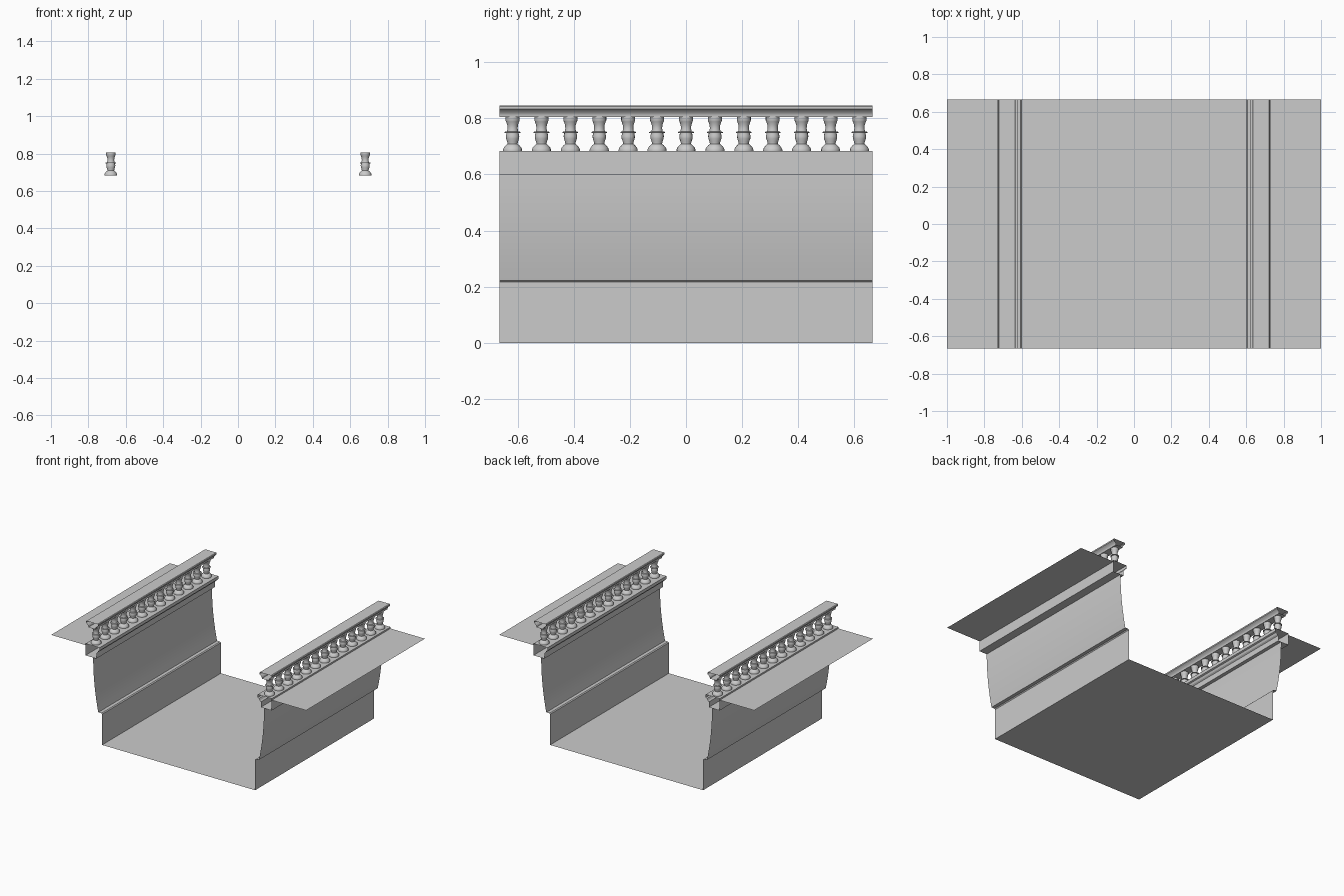
import bpy, bmesh, math

if "Cube" in bpy.data.objects:
    bpy.data.objects.remove(bpy.data.objects["Cube"])

HALF = 0.665  # half length along y


def finish(name, bm, smooth=None):
    bmesh.ops.recalc_face_normals(bm, faces=bm.faces)
    me = bpy.data.meshes.new(name)
    bm.to_mesh(me)
    bm.free()
    ob = bpy.data.objects.new(name, me)
    bpy.context.collection.objects.link(ob)
    if smooth:
        bpy.ops.object.select_all(action='DESELECT')
        ob.select_set(True)
        bpy.context.view_layer.objects.active = ob
        bpy.ops.object.shade_smooth_by_angle(angle=math.radians(smooth))
    return ob


def extrude_profile(name, pts, side=1, closed=False, smooth=None):
    """Sweep an x-z profile along y as an open-ended sheet."""
    bm = bmesh.new()
    a = [bm.verts.new((side * x, -HALF, z)) for x, z in pts]
    b = [bm.verts.new((side * x, HALF, z)) for x, z in pts]
    n = len(pts)
    for i in range(n if closed else n - 1):
        j = (i + 1) % n
        bm.faces.new((a[i], a[j], b[j], b[i]))
    return finish(name, bm, smooth)


def lathe(name, pts, x, y, segs=16):
    bm = bmesh.new()
    rings = []
    for r, z in pts:
        rings.append([bm.verts.new((x + r * math.cos(2 * math.pi * k / segs),
                                    y + r * math.sin(2 * math.pi * k / segs), z))
                      for k in range(segs)])
    for lo, hi in zip(rings, rings[1:]):
        for k in range(segs):
            m = (k + 1) % segs
            bm.faces.new((lo[k], lo[m], hi[m], hi[k]))
    bm.faces.new(rings[0])
    bm.faces.new(rings[-1])
    return finish(name, bm, 40)


# canal floor
extrude_profile("canal_floor", [(-0.6, 0), (0.6, 0)])

# wall: straight foot, ledge, then a curve rising to the vertical
wall = [(0.6, 0), (0.6, 0.217), (0.606, 0.223), (0.63, 0.223)]
for i in range(1, 11):
    t = i / 10
    wall.append((0.63 + 0.04 * (1 - (1 - t) ** 2), 0.223 + 0.377 * t))

# hollow coping with an inner lip
coping = [(0.73, 0.60), (0.645, 0.60), (0.645, 0.638), (0.636, 0.645),
          (0.63, 0.658), (0.62, 0.662), (0.62, 0.684), (0.73, 0.684)]

# flared handrail
rail = [(0.652, 0.805), (0.652, 0.812), (0.648, 0.820), (0.640, 0.828),
        (0.633, 0.833), (0.633, 0.842), (0.637, 0.846)]
rail += [(1.36 - x, z) for x, z in reversed(rail)]

# turned baluster
baluster = [(0.034, 0.684), (0.034, 0.689), (0.031, 0.696), (0.024, 0.704),
            (0.018, 0.709), (0.019, 0.716), (0.023, 0.727), (0.024, 0.737),
            (0.022, 0.745), (0.022, 0.747), (0.028, 0.748), (0.028, 0.752),
            (0.020, 0.753), (0.018, 0.764), (0.019, 0.776), (0.023, 0.788),
            (0.025, 0.792), (0.025, 0.805)]

for side, tag in ((-1, "left"), (1, "right")):
    extrude_profile(f"wall_{tag}", wall, side, smooth=30)
    extrude_profile(f"coping_{tag}", coping, side, closed=True)
    extrude_profile(f"bank_{tag}", [(0.73, 0.673), (1.0, 0.673)], side)
    extrude_profile(f"handrail_{tag}", rail, side, closed=True, smooth=30)
    for i in range(13):
        lathe(f"baluster_{tag}_{i + 1}", baluster, side * 0.68, (i - 6) * 0.103)
